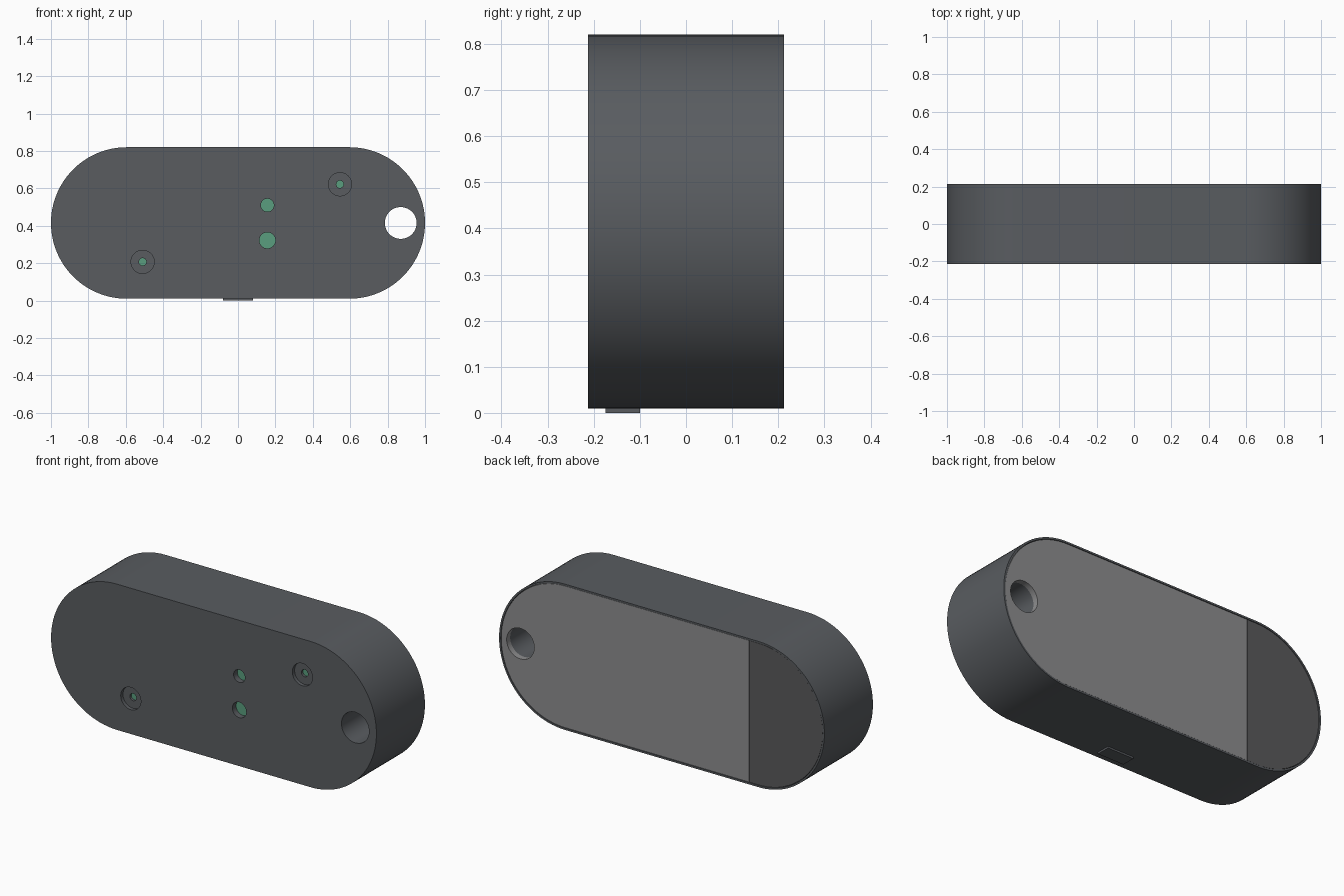
import bpy, bmesh, math

if "Cube" in bpy.data.objects:
    bpy.data.objects.remove(bpy.data.objects["Cube"])

CZ, R, HALF = 0.415, 0.405, 0.595   # stadium centre height, end radius, half straight
Y0, Y1 = -0.213, 0.213              # front and back


def material(name, rgb):
    m = bpy.data.materials.new(name)
    m.diffuse_color = (*rgb, 1)
    m.use_nodes = True
    m.node_tree.nodes["Principled BSDF"].inputs["Base Color"].default_value = m.diffuse_color
    return m


def prism(name, pts, y0, y1, mat=None):
    """Extrude an (x, z) outline from y0 to y1."""
    bm = bmesh.new()
    a = [bm.verts.new((x, y0, z)) for x, z in pts]
    b = [bm.verts.new((x, y1, z)) for x, z in pts]
    bm.faces.new(a)
    bm.faces.new(b[::-1])
    n = len(pts)
    for i in range(n):
        bm.faces.new((a[i], b[i], b[(i + 1) % n], a[(i + 1) % n]))
    bmesh.ops.recalc_face_normals(bm, faces=bm.faces)
    me = bpy.data.meshes.new(name)
    bm.to_mesh(me)
    bm.free()
    if mat:
        me.materials.append(mat)
    ob = bpy.data.objects.new(name, me)
    bpy.context.collection.objects.link(ob)
    return ob


def stadium(inset=0.0, n=48):
    r = R - inset
    pts = []
    for sx, start in ((1, -90), (-1, 90)):
        for i in range(n + 1):
            t = math.radians(start + 180 * i / n)
            pts.append((sx * HALF + r * math.cos(t), CZ + r * math.sin(t)))
    return pts


def circle(x, z, r, n=48):
    return [(x + r * math.cos(math.tau * i / n), z + r * math.sin(math.tau * i / n))
            for i in range(n)]


def rect(x0, x1, z0, z1):
    return [(x0, z0), (x1, z0), (x1, z1), (x0, z1)]


def cut(ob, cutter):
    """Subtract the cutter, apply and remove it."""
    mod = ob.modifiers.new("cut", 'BOOLEAN')
    mod.operation, mod.solver, mod.object = 'DIFFERENCE', 'EXACT', cutter
    dg = bpy.context.evaluated_depsgraph_get()
    dg.update()
    me = bpy.data.meshes.new_from_object(ob.evaluated_get(dg))
    ob.modifiers.clear()
    ob.data = me
    bpy.data.objects.remove(cutter)


dark = material("dark_plastic", (0.10, 0.108, 0.118))
grey = material("grey_lid", (0.27, 0.27, 0.275))
panel = material("dark_panel", (0.10, 0.10, 0.105))
green = material("board_green", (0.10, 0.34, 0.21))

HOLE = (0.87, CZ, 0.085)

# Case: hollow shell with a solid post around the lanyard hole
case = prism("case", stadium(), Y0, Y1, dark)
cavity = prism("cavity_cutter", stadium(0.04), -0.18, 0.185)
cut(cavity, prism("post_cutter", circle(0.87, CZ, 0.115), -0.3, 0.3))
cut(case, cavity)
cut(case, prism("lid_recess_cutter", stadium(0.010), 0.18, 0.3))
cut(case, prism("lanyard_cutter", circle(*HOLE), -0.3, 0.3))

# Screw holes with counterbores, then two sensor windows
for x, z in ((0.545, 0.622), (-0.51, 0.207)):
    cut(case, prism("counterbore_cutter", circle(x, z, 0.062), -0.3, -0.193))
    cut(case, prism("screw_cutter", circle(x, z, 0.02, 24), -0.3, -0.17))
for z, r in ((0.51, 0.035), (0.322, 0.043)):
    cut(case, prism("window_cutter", circle(0.157, z, r, 32), -0.3, -0.17))

# Back: grey lid and dark end panel, split by a vertical seam
SEAM = -0.535
lid = prism("back_lid", stadium(0.012), 0.18, 0.211, grey)
cut(lid, prism("lid_cutter", rect(-2, SEAM, -1, 2), -1, 1))
cut(lid, prism("lid_hole_cutter", circle(*HOLE), -0.3, 0.3))
end = prism("end_panel", stadium(0.012), 0.18, 0.211, panel)
cut(end, prism("end_cutter", rect(SEAM - 0.004, 2, -1, 2), -1, 1))

# Circuit board behind the front wall, and the port poking out underneath
board = prism("circuit_board", rect(-0.56, 0.65, 0.06, 0.77), -0.18, -0.175, green)
port = prism("charging_port", rect(-0.08, 0.08, 0.0, 0.12), -0.175, -0.1, dark)

# Smooth curved walls, keep rims sharp
for ob in (case, lid, end):
    ob.data.polygons.foreach_set("use_smooth", [True] * len(ob.data.polygons))
    ob.data.set_sharp_from_angle(angle=math.radians(30))
